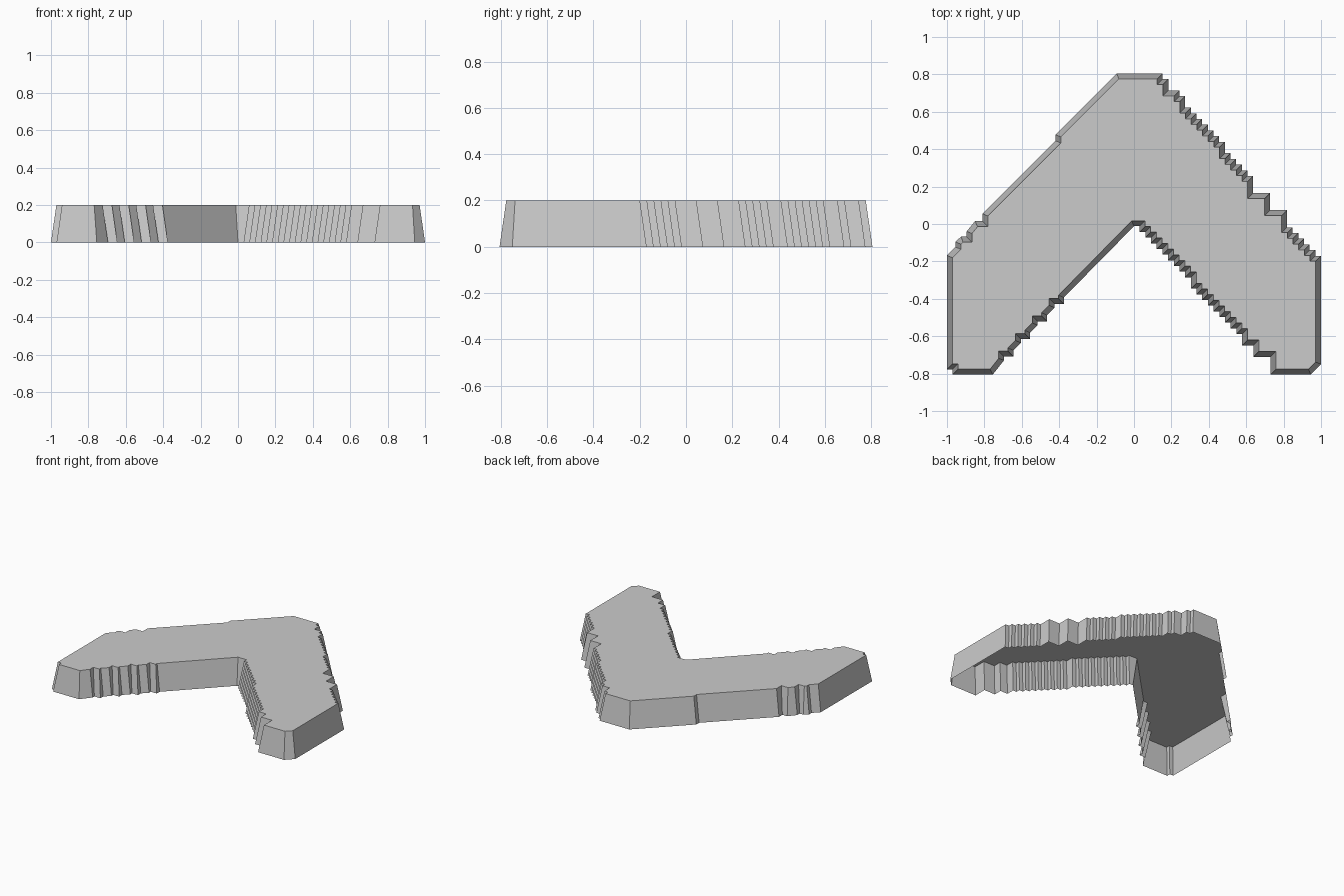
import bpy, bmesh
from mathutils import Vector

if "Cube" in bpy.data.objects:
    bpy.data.objects.remove(bpy.data.objects["Cube"])

HEIGHT, INSET, P = 0.2, 0.029, 0.0297


def stairs(start, steps):
    """Stepped path going down and right; steps are (drop, run) in units of P."""
    x, y = start
    pts = [(x, y)]
    for drop, run in steps:
        y -= drop * P
        pts.append((x, y))
        x += run * P
        pts.append((x, y))
    return pts


def fit(pts, end):
    """Stretch a path slightly so that it ends exactly where wanted."""
    (x0, y0), (x1, y1) = pts[0], pts[-1]
    sx, sy = (end[0] - x0) / (x1 - x0), (end[1] - y0) / (y1 - y0)
    return [(x0 + (x - x0) * sx, y0 + (y - y0) * sy) for x, y in pts]


# Outer stepped edge of the right arm
outer = fit(stairs((0.153, 0.805), [(1, 1), (2, 2), (1, 1), (2, 1)] + [(1, 1)] * 6
            + [(2, 1)] + [(1, 1)] * 4 + [(3, 3), (3, 3), (3, 1)]
            + [(1, 1)] * 5), (1.0, -0.17))

# Inner stepped edge of the right arm
inner = fit(stairs((0.03, -0.012), [(1, 1)] * 9 + [(2, 1)] + [(1, 1)] * 8
            + [(2, 2), (2, 3)]), (0.73, -0.71))
inner.append((0.73, -0.805))

# Inner edge of the left arm: long diagonal, then repeated jogs
left_inner = [(0.0, -0.012), (-0.375, -0.393)]
for i in range(4):
    x, y = left_inner[-1]
    left_inner += [(x, y - 0.034), (x - 0.05, y - 0.034),
                   (x - 0.05, y - 0.054), (x - 0.09, y - 0.094)]
left_inner[-1] = (-0.755, -0.805)

# Outer edge of the left arm, bottom to top
left_outer = [(-0.97, -0.805), (-0.97, -0.777), (-1.0, -0.777), (-1.0, -0.168),
              (-0.955, -0.123), (-0.955, -0.095), (-0.925, -0.068), (-0.895, -0.068),
              (-0.895, -0.04), (-0.85, 0.015), (-0.81, 0.015), (-0.81, 0.055),
              (-0.42, 0.445), (-0.42, 0.478), (-0.093, 0.805)]

outline = (outer + [(1.0, -0.75), (0.945, -0.805)] + inner[::-1]
           + left_inner + left_outer)


def inset(points, d):
    """Mitred inward offset of a clockwise outline."""
    result, n = [], len(points)
    for i in range(n):
        a, b, c = (Vector(points[(i + k) % n]) for k in (-1, 0, 1))
        u, v = (b - a).normalized(), (c - b).normalized()
        n1, n2 = Vector((u.y, -u.x)), Vector((v.y, -v.x))
        result.append(b + (n1 + n2) * d / (1 + n1.dot(n2)))
    return result


# Tapered shell: sloped walls and a top, open underneath
bm = bmesh.new()
low = [bm.verts.new((p[0], p[1], 0)) for p in outline]
high = [bm.verts.new((p[0], p[1], HEIGHT)) for p in inset(outline, INSET)]
bm.faces.new(high[::-1])
for i in range(len(low)):
    j = (i + 1) % len(low)
    bm.faces.new((low[j], low[i], high[i], high[j]))
bm.normal_update()
mesh = bpy.data.meshes.new("chevron_plate")
bm.to_mesh(mesh)
bm.free()
bpy.context.collection.objects.link(bpy.data.objects.new("chevron_plate", mesh))
